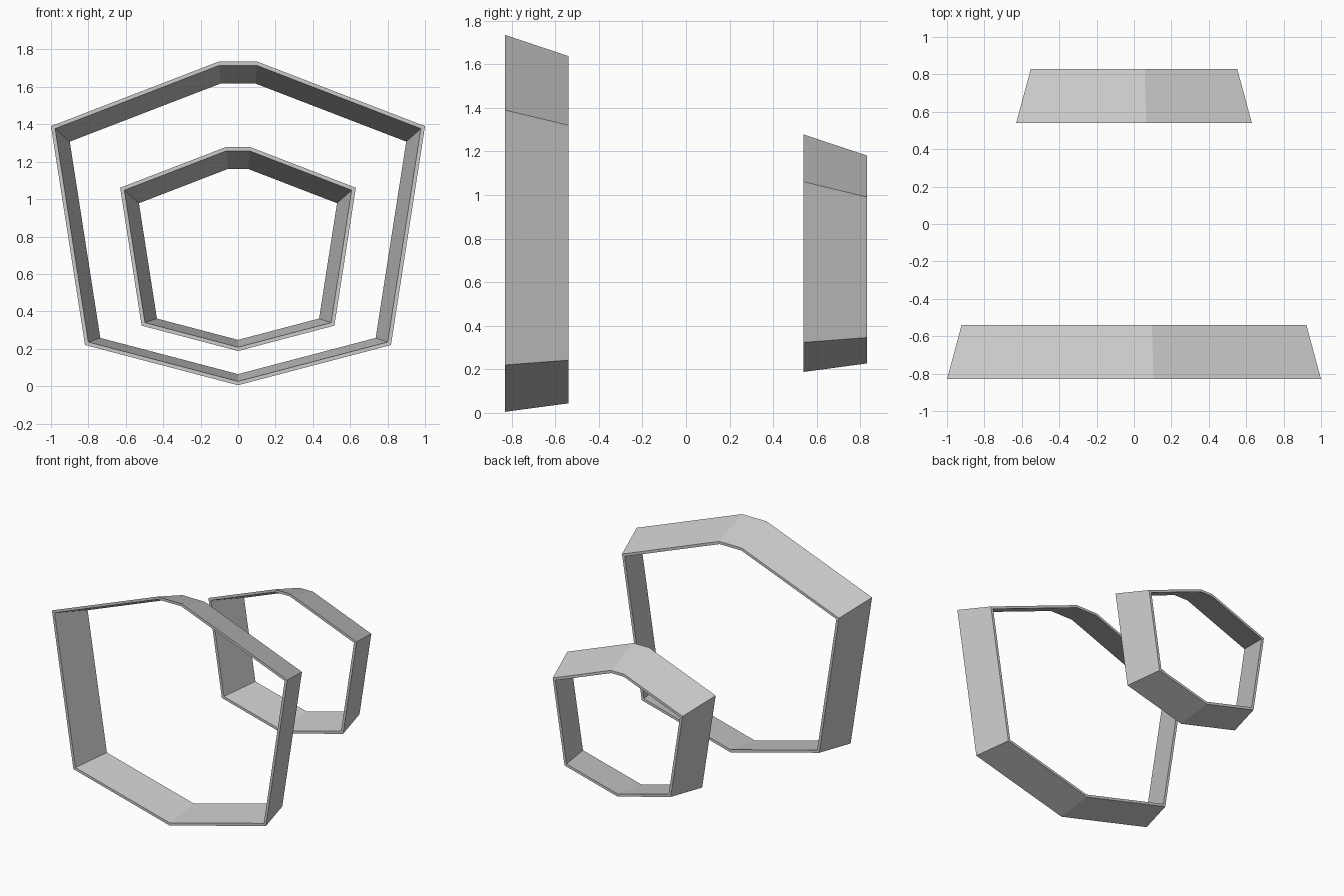
import bpy
import bmesh
from mathutils import Vector

cube = bpy.data.objects.get("Cube")
if cube:
    bpy.data.objects.remove(cube)

WALL = 0.02        # wall thickness
AXIS_Z = 0.5       # height of the shared taper axis
TAPER = 0.27       # shrink per unit of depth
FRONT_Y = -0.83

grey = bpy.data.materials.new("plain grey")
grey.use_nodes = True
colour = (0.6, 0.6, 0.6, 1)
grey.diffuse_color = colour
grey.node_tree.nodes["Principled BSDF"].inputs["Base Color"].default_value = colour

# Right half of the hull outline, bottom to top, then mirrored (x, z)
half = [(0, 0.005), (0.818, 0.22), (1.0, 1.39), (0.104, 1.735)]
outline = [Vector(p) for p in half + [(-x, z) for x, z in reversed(half[1:])]]


def outline_at(y):
    """Outline scaled towards the taper axis for a given depth."""
    s = 1 - TAPER * (y - FRONT_Y)
    return [Vector((p.x * s, AXIS_Z + (p.y - AXIS_Z) * s)) for p in outline]


def inset(points, d):
    """Offset a counter-clockwise outline inwards with mitred corners."""
    result = []
    for i, p in enumerate(points):
        a = (p - points[i - 1]).normalized()
        b = (points[(i + 1) % len(points)] - p).normalized()
        na, nb = Vector((-a.y, a.x)), Vector((-b.y, b.x))
        result.append(p + (na + nb) * d / (1 + na.dot(nb)))
    return result


def build_ring(name, y0, y1):
    """Tapered hoop: outer wall, back rim, inner wall, front rim."""
    bm = bmesh.new()
    loops = []
    for y, d in ((y0, 0), (y1, 0), (y1, WALL), (y0, WALL)):
        loops.append([bm.verts.new((p.x, y, p.y)) for p in inset(outline_at(y), d)])
    n = len(outline)
    for k in range(4):
        a, b = loops[k], loops[(k + 1) % 4]
        for i in range(n):
            j = (i + 1) % n
            bm.faces.new((a[i], a[j], b[j], b[i]))
    bmesh.ops.recalc_face_normals(bm, faces=bm.faces)
    mesh = bpy.data.meshes.new(name)
    bm.to_mesh(mesh)
    bm.free()
    mesh.materials.append(grey)
    bpy.context.collection.objects.link(bpy.data.objects.new(name, mesh))


build_ring("front_ring", FRONT_Y, -0.54)
build_ring("back_ring", 0.54, 0.83)
